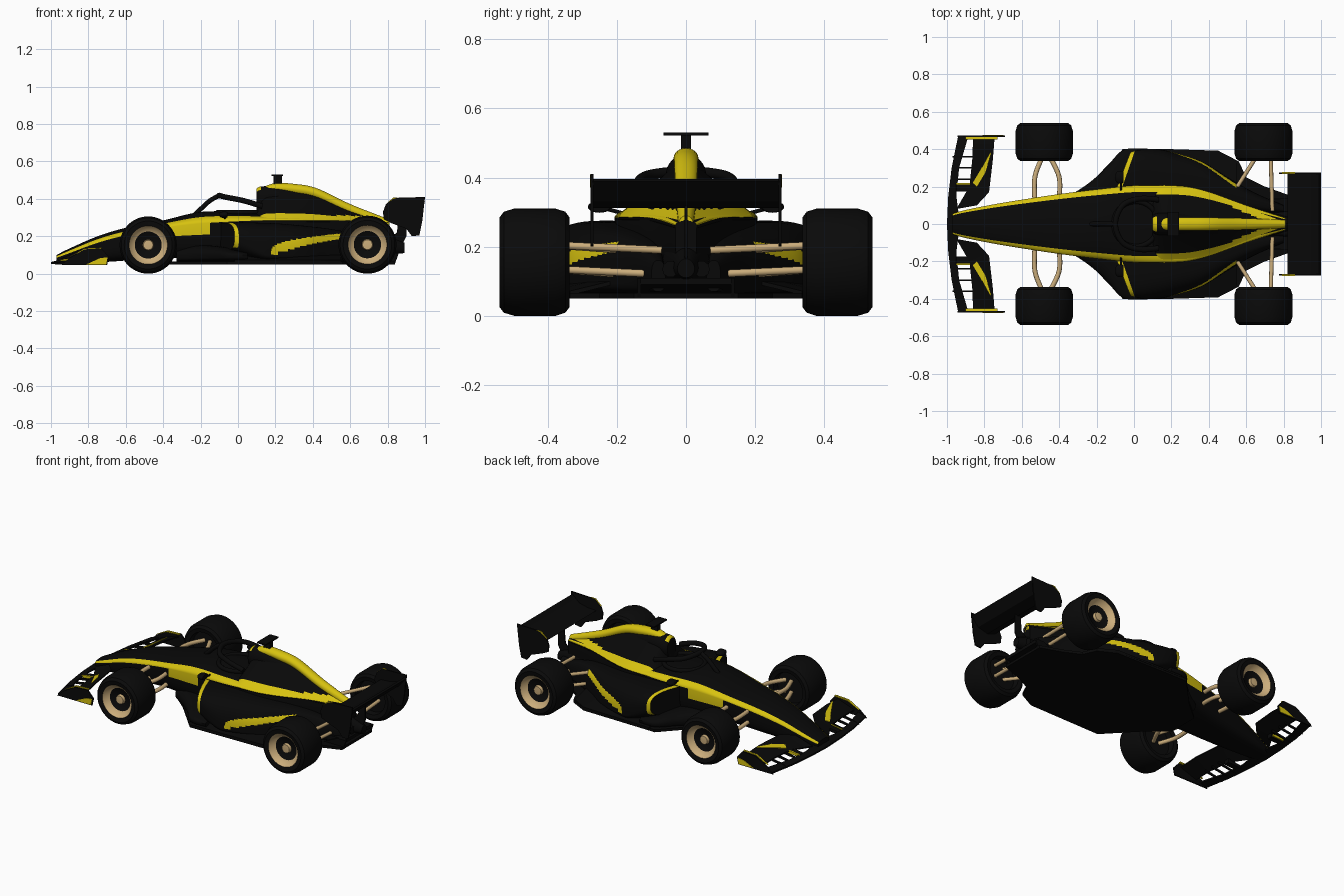
import bpy, bmesh, math

if "Cube" in bpy.data.objects:
    bpy.data.objects.remove(bpy.data.objects["Cube"])

def mat(name, c):
    m = bpy.data.materials.new(name)
    m.diffuse_color = (*c, 1)
    m.use_nodes = True
    m.node_tree.nodes["Principled BSDF"].inputs["Base Color"].default_value = m.diffuse_color
    return m

BLACK = mat("body_black", (0.0025, 0.0025, 0.0025))
TYRE = mat("tyre_black", (0.003, 0.003, 0.003))
YELLOW = mat("yellow", (0.68, 0.54, 0.005))
TAN = mat("tan_metal", (0.60, 0.42, 0.20))

def finish(name, bm, mats, angle=40):
    bmesh.ops.recalc_face_normals(bm, faces=bm.faces)
    me = bpy.data.meshes.new(name)
    bm.to_mesh(me)
    bm.free()
    for m in mats:
        me.materials.append(m)
    ob = bpy.data.objects.new(name, me)
    bpy.context.collection.objects.link(ob)
    bpy.ops.object.select_all(action='DESELECT')
    bpy.context.view_layer.objects.active = ob
    ob.select_set(True)
    bpy.ops.object.shade_smooth_by_angle(angle=math.radians(angle))
    return ob

def spline(rows, steps):
    # Catmull-Rom through the section rows
    out = []
    for i in range(len(rows) - 1):
        p = [rows[max(i - 1, 0)], rows[i], rows[i + 1], rows[min(i + 2, len(rows) - 1)]]
        for k in range(steps):
            t = k / steps
            out.append([0.5 * (2 * b + (c - a) * t + (2 * a - 5 * b + 4 * c - d) * t * t
                               + (3 * b - a - 3 * c + d) * t ** 3) for a, b, c, d in zip(*p)])
    return out + [list(rows[-1])]

def loft(name, rows, mats, rule=None, n_up=2, n_lo=4, ring=64, steps=8, shear=0):
    # rows: x, centre y, half width, bottom z, widest z, top z
    bm = bmesh.new()
    loops, info = [], spline(rows, steps)
    for x, yc, w, zb, zm, zt in info:
        loop = []
        for k in range(ring):
            a = 2 * math.pi * k / ring
            c, s = math.cos(a), math.sin(a)
            e = 2 / (n_up if s >= 0 else n_lo)
            y = yc + math.copysign(w * abs(c) ** e, c)
            z = zm + (abs(s) ** e) * ((zt - zm) if s >= 0 else (zb - zm))
            dx = shear * (abs(y) - 0.2) * max(0, 1 - (x + 0.1) / 0.3)
            loop.append(bm.verts.new((x + dx, y, z)))
        loops.append(loop)
    for i in range(len(loops) - 1):
        for k in range(ring):
            j = (k + 1) % ring
            f = bm.faces.new((loops[i][k], loops[i][j], loops[i + 1][j], loops[i + 1][k]))
            el = math.degrees(math.asin(math.sin(2 * math.pi * (k + 0.5) / ring)))
            if rule:
                f.material_index = int(rule((info[i][0] + info[i + 1][0]) / 2, el, f.calc_center_median()))
    bm.faces.new(loops[0])
    bm.faces.new(loops[-1])
    return finish(name, bm, mats)

def plate(name, pts, axis, lo, hi, m):
    # flat outline extruded along y or z
    bm = bmesh.new()
    put = (lambda a, b, h: (a, h, b)) if axis == 'y' else (lambda a, b, h: (a, b, h))
    A = [bm.verts.new(put(a, b, lo)) for a, b in pts]
    B = [bm.verts.new(put(a, b, hi)) for a, b in pts]
    bm.faces.new(A)
    bm.faces.new(B)
    for i in range(len(pts)):
        j = (i + 1) % len(pts)
        bm.faces.new((A[i], A[j], B[j], B[i]))
    return finish(name, bm, [m], 30)

def blade(name, lead, trail, thick, m, s=1):
    # wing element between a leading and a trailing line
    bm = bmesh.new()
    q = [[bm.verts.new((x, y * s, z + h)) for x, y, z in line]
         for line, h in ((lead, 0), (trail, 0), (trail, thick), (lead, thick))]
    for i in range(len(lead) - 1):
        for k in range(4):
            n = (k + 1) % 4
            bm.faces.new((q[k][i], q[k][i + 1], q[n][i + 1], q[n][i]))
    bm.faces.new([r[0] for r in q])
    bm.faces.new([r[-1] for r in q])
    return finish(name, bm, [m], 30)

def tube(name, pts, r, m):
    cu = bpy.data.curves.new(name, 'CURVE')
    cu.dimensions = '3D'
    cu.bevel_depth, cu.bevel_resolution, cu.use_fill_caps = r, 3, True
    sp = cu.splines.new('POLY')
    pts = spline(pts, 6) if len(pts) > 2 else pts
    sp.points.add(len(pts) - 1)
    for p, co in zip(sp.points, pts):
        p.co = (*co, 1)
    cu.materials.append(m)
    ob = bpy.data.objects.new(name, cu)
    bpy.context.collection.objects.link(ob)
    bpy.ops.object.select_all(action='DESELECT')
    bpy.context.view_layer.objects.active = ob
    ob.select_set(True)
    bpy.ops.object.convert(target='MESH')
    bpy.ops.object.shade_smooth_by_angle(angle=0.7)

def wheel(name, x, s, r, seg=56):
    # lathe profile: radius, offset from inner side, material of next band
    prof = [(0, .04, 0), (.1, .04, 0), (.105, .005, 0), (.13, 0, 0), (.146, .012, 0), (.155, .04, 0), (.155, .16, 0),
            (.146, .19, 0), (.13, .202, 0), (.104, .197, 1), (.1, .19, 1), (.073, .165, 0), (.03, .155, 1),
            (.026, .172, 1), (0, .174, 1)]
    bm = bmesh.new()
    k = r / .155
    rows = [[bm.verts.new((x + q * k * math.cos(a), s * (.337 + t), r + q * k * math.sin(a)))
             for a in [2 * math.pi * i / seg for i in range(seg)]] for q, t, _ in prof]
    for i in range(len(prof) - 1):
        for j in range(seg):
            n = (j + 1) % seg
            f = bm.faces.new((rows[i][j], rows[i][n], rows[i + 1][n], rows[i + 1][j]))
            f.material_index = prof[i][2]
    bmesh.ops.remove_doubles(bm, verts=bm.verts, dist=1e-5)
    finish(name, bm, [TYRE, TAN], 35)

# Nose and chassis with shoulder stripe
def shoulder(x, el, c):
    return 0 < el < 36 or (-5 < el < 0 and -.38 < x < -.14)
loft("chassis", [(-.97, 0, .055, .055, .085, .10), (-.9, 0, .075, .055, .11, .135), (-.75, 0, .105, .06, .165, .2),
                 (-.6, 0, .13, .07, .205, .245), (-.4, 0, .16, .085, .245, .285), (-.2, 0, .185, .075, .268, .33),
                 (0, 0, .205, .07, .28, .33), (.15, 0, .205, .07, .285, .32), (.3, 0, .195, .07, .285, .315),
                 (.5, 0, .135, .07, .285, .305), (.65, 0, .08, .08, .28, .295), (.81, 0, .03, .1, .262, .275)],
     [BLACK, YELLOW], shoulder)

# Engine cover, spine stripe and air intake
loft("engine_cover", [(.1, 0, .205, .27, .28, .36), (.14, 0, .207, .27, .285, .45), (.2, 0, .206, .27, .285, .47),
                      (.3, 0, .197, .27, .285, .465), (.42, 0, .165, .27, .285, .44), (.6, 0, .1, .265, .283, .355),
                      (.81, 0, .032, .25, .262, .28)], [BLACK, YELLOW],
     lambda x, el, c: 0 < el < 26 + 140 * max(0, x - .5), n_up=.95)
loft("spine_stripe", [(x, 0, w, z - .06, z - .028, z) for x, w, z in
                      ((.14, .03, .465), (.2, .035, .484), (.3, .036, .48), (.42, .034, .457), (.6, .03, .372),
                       (.81, .022, .29))], [YELLOW], n_lo=2, ring=24)
loft("air_intake", [(.1, 0, .045, .33, .4, .455), (.13, 0, .058, .33, .4, .467), (.25, 0, .055, .33, .4, .46),
                    (.5, 0, .03, .3, .35, .4)], [BLACK, YELLOW], lambda x, el, c: x < .12 and el > 45, n_lo=2, ring=32)

# Camera mast
plate("camera_stem", [(.19, -.015), (.235, -.015), (.235, .015), (.19, .015)], 'z', .46, .525, BLACK)
plate("camera_bar", [(.18, -.065), (.24, -.065), (.24, .065), (.18, .065)], 'z', .522, .53, BLACK)

# Cockpit rim and head-protection hoop
ringp = [(.01 + .12 * math.cos(a), .12 * math.sin(a), .327) for a in [math.pi * i / 8 for i in range(17)]]
tube("cockpit_rim", ringp, .013, BLACK)
tube("hoop", [(.13, -.13, .36), (.03, -.135, .39), (-.06, -.1, .408), (-.1, 0, .418), (-.06, .1, .408),
              (.03, .135, .39), (.13, .13, .36)], .015, BLACK)
tube("hoop_post", [(-.24, 0, .305), (-.2, 0, .345), (-.15, 0, .39), (-.1, 0, .418)], .013, BLACK)

# Side pods with yellow inlet lip and side crescent
def pod_paint(x, el, c):
    if x < -.06 and c.z > .14:
        return True
    if abs(c.y) < .15 or not .17 < x < .55 or el > 65:
        return False
    top = .11 + .105 * ((x - .17) / .38) ** .35
    bot = .11 + .075 * (max(0, x - .25) / .3) ** .6
    return bot < c.z < top

for s, side in ((1, "left"), (-1, "right")):
    loft("sidepod_" + side,
         [(x, s * (.06 + o) / 2, (o - .06) / 2, zb, zm, zt) for x, o, zb, zm, zt in
          ((-.09, .385, .12, .2, .272), (0, .4, .09, .16, .275), (.12, .398, .065, .11, .272), (.22, .38, .065, .1, .268),
           (.36, .335, .065, .1, .255), (.5, .25, .065, .1, .238), (.64, .17, .065, .1, .21),
           (.8, .1, .07, .11, .16))], [BLACK, YELLOW], pod_paint, n_up=2.8, n_lo=3, ring=128, steps=20, shear=.4)
    loft("deflector_" + side,
         [(x, s * (.05 + o) / 2, (o - .05) / 2, .066, .1, zt) for x, o, zt in
          ((-.33, .16, .13), (-.24, .22, .15), (-.15, .3, .15), (-.06, .395, .14), (.05, .4, .12))],
         [BLACK], ring=32)
    # Floor shoulder beside the tapering pod
    blade("floor_shoulder_" + side, [(-.02, .404, .06), (.2, .4, .06), (.45, .392, .06), (.55, .335, .06)],
          [(-.02, .3, .1), (.2, .3, .1), (.45, .22, .1), (.55, .17, .1)], .012, BLACK, s)
    # Mirrors
    loft("mirror_" + side, [(x, s * .25, w, .315 - w * .5, .315, .315 + w * .5) for x, w in
                            ((-.1, .015), (-.09, .03), (-.07, .034), (-.055, .03))], [BLACK], ring=24, n_lo=2)
    tube("mirror_stalk_" + side, [(-.07, s * .16, .29), (-.07, s * .25, .315)], .006, BLACK)

    # Wheels
    wheel("front_wheel_" + side, -.48, s, .153)
    wheel("rear_wheel_" + side, .692, s, .155)

    # Suspension arms
    for z, lvl in ((.13, "lower"), (.2, "upper")):
        for i, (x0, y0, x1) in enumerate(((-.53, .12, -.49), (-.4, .13, -.45))):
            tube(f"front_{lvl}_arm_{i}_{side}", [(x0, s * y0, z + .01), (x0, s * .25, z + .005),
                                                 (x1, s * .36, z)], .013, TAN)
        for i, (x0, y0, x1) in enumerate(((.54, .18, .67), (.74, .07, .73))):
            tube(f"rear_{lvl}_arm_{i}_{side}", [(x0, s * y0, z - .01), (x1, s * .385, z + .005)], .011, TAN)

    # Front wing: main plane, flap, slats, end plate and yellow accents
    blade("front_main_plane_" + side,
          [(-1, 0, .052), (-.993, .15, .052), (-.975, .3, .05), (-.94, .472, .048)],
          [(-.93, 0, .07), (-.95, .15, .062), (-.935, .3, .06), (-.885, .472, .06)], .01, BLACK, s)
    blade("front_flap_" + side, [(-.95, .08, .07), (-.88, .2, .075), (-.865, .34, .075), (-.86, .465, .07)],
          [(-.84, .1, .12), (-.775, .17, .13), (-.755, .34, .125), (-.745, .465, .11)], .008, BLACK, s)
    flap_z = lambda x: .082 + (x + .87) * .45 + .006
    blade("flap_stripe_" + side, [(x, y, flap_z(x)) for x, y in ((-.862, .22), (-.82, .29), (-.768, .385))],
          [(x, y, flap_z(x)) for x, y in ((-.84, .2), (-.795, .275), (-.764, .375))], .004, YELLOW, s)
    for i, y in enumerate((.24, .3, .36)):
        plate(f"front_slat_{i}_{side}", [(-.97, .052), (-.84, .07), (-.84, .085), (-.95, .066)], 'y',
              s * y - .004, s * y + .004, BLACK)
    plate("flap_root_block_" + side, [(-.96, .055), (-.86, .06), (-.86, .085), (-.95, .072)], 'y', s * .175, s * .21, BLACK)
    plate("flap_root_" + side, [(-.955, .06), (-.87, .065), (-.87, .085), (-.95, .075)], 'y', s * .21, s * .218, YELLOW)
    plate("front_end_plate_" + side, [(-.945, .045), (-.7, .045), (-.69, .09), (-.73, .135), (-.82, .13), (-.9, .085)],
          'y', s * .465, s * .473, BLACK)
    plate("end_plate_mark_" + side, [(-.81, .05), (-.705, .05), (-.697, .088), (-.74, .082)], 'y',
          s * .473, s * .476, YELLOW)
    plate("end_plate_trim_" + side, [(-.9, .09), (-.82, .135), (-.73, .139), (-.73, .132), (-.82, .127)], 'y',
          s * .453, s * .465, YELLOW)

    # Rear wing end plate and its trim
    plate("rear_end_plate_" + side, [(.775, .33), (.79, .37), (.83, .405), (1.0, .41), (.985, .28), (.97, .205),
                                     (.93, .2), (.9, .24), (.82, .27), (.78, .29)], 'y', s * .268, s * .276, BLACK)
    plate("rear_trim_" + side, [(.79, .371), (.83, .407), (.86, .408), (.83, .4)], 'y', s * .27, s * .278, YELLOW)
    # Diffuser fence
    plate("diffuser_fence_" + side, [(.68, .055), (.84, .055), (.86, .11), (.8, .11)], 'y', s * .13, s * .14, BLACK)

# Rear wing blade and thin support pylon
plate("rear_wing", [(.82, .335), (.88, .312), (.95, .33), (1.0, .388), (.99, .396), (.94, .352), (.88, .338)],
      'y', -.27, .27, BLACK)
plate("wing_pylon", [(.76, .15), (.86, .12), (.9, .2), (.9, .33), (.86, .33), (.85, .22)], 'y', -.004, .004, BLACK)

# Floor and diffuser
half = [(-.37, .1), (-.25, .2), (-.06, .4), (.45, .392), (.56, .335), (.6, .25), (.7, .2), (.84, .15)]
plate("floor", half + [(x, -y) for x, y in reversed(half)], 'z', .05, .066, BLACK)
plate("diffuser", [(.72, .066), (.85, .09), (.85, .11), (.72, .11)], 'y', -.13, .13, BLACK)

# Tail crash structure and exhausts
loft("tail_structure", [(.7, 0, .07, .08, .14, .24), (.8, 0, .045, .1, .14, .2), (.89, 0, .025, .11, .135, .165)],
     [BLACK], ring=24, n_lo=2)
for s, side in ((1, "left"), (-1, "right")):
    tube("exhaust_" + side, [(.72, s * .04, .135), (.84, s * .045, .135)], .024, BLACK)
